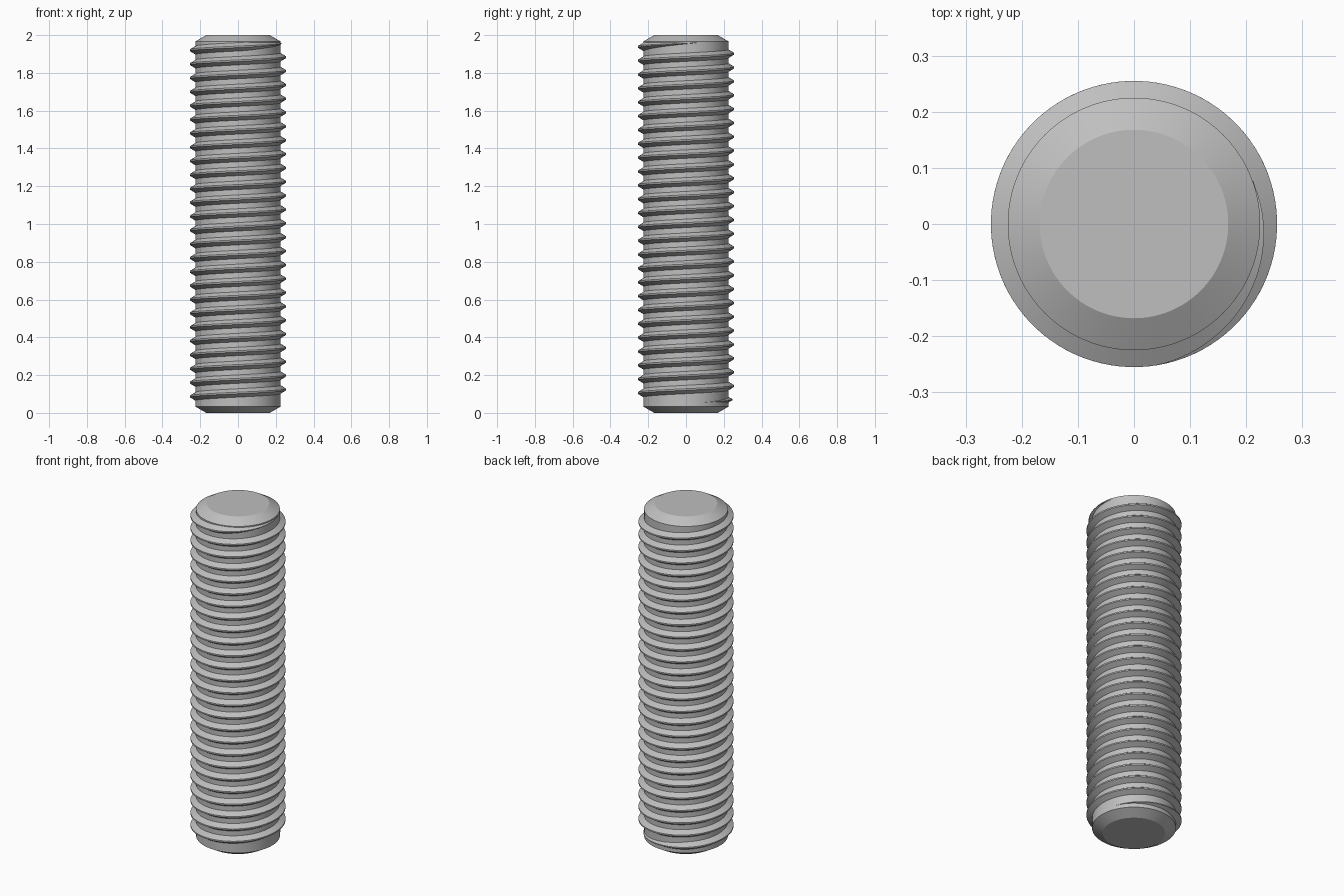
import bpy, bmesh, math

cube = bpy.data.objects.get("Cube")
if cube:
    bpy.data.objects.remove(cube, do_unlink=True)

CORE_R, CREST_R, END_R = 0.225, 0.255, 0.168
CHAMFER = 0.033
PITCH = 0.0733
SEGMENTS = 96           # per turn
FIRST_Z = 0.0873        # thread centre on the -x side of the lowest turn

steel = bpy.data.materials.new("grey_steel")
steel.use_nodes = True
colour = (0.52, 0.52, 0.52, 1)
steel.diffuse_color = colour
steel.node_tree.nodes["Principled BSDF"].inputs["Base Color"].default_value = colour


def loft(name, rings):
    """Skin a row of closed rings of points and cap both ends."""
    bm = bmesh.new()
    rows = [[bm.verts.new(p) for p in ring] for ring in rings]
    for a, b in zip(rows, rows[1:]):
        for i in range(len(a)):
            j = (i + 1) % len(a)
            bm.faces.new((a[i], a[j], b[j], b[i]))
    bm.faces.new(rows[0])
    bm.faces.new(rows[-1])
    bmesh.ops.recalc_face_normals(bm, faces=bm.faces)
    mesh = bpy.data.meshes.new(name)
    bm.to_mesh(mesh)
    bm.free()
    mesh.materials.append(steel)
    obj = bpy.data.objects.new(name, mesh)
    bpy.context.collection.objects.link(obj)
    bpy.ops.object.select_all(action='DESELECT')
    obj.select_set(True)
    bpy.context.view_layer.objects.active = obj
    bpy.ops.object.shade_smooth_by_angle(angle=math.radians(25))
    return obj


def polar(r, angle, z):
    return (r * math.cos(angle), r * math.sin(angle), z)


# Plain rod with chamfered ends
profile = [(END_R, 0), (CORE_R, CHAMFER), (CORE_R, 2 - CHAMFER), (END_R, 2)]
loft("rod_core", [[polar(r, math.tau * i / SEGMENTS, z) for i in range(SEGMENTS)]
                  for r, z in profile])

# Right-handed helical ridge that fades into the rod at both ends
start = math.radians(25)
end = math.radians(20) + 26 * math.tau
fade = math.radians(100)
steps = round((end - start) / math.tau * SEGMENTS)
sunk = CORE_R - 0.006
rings = []
for s in range(steps + 1):
    angle = start + (end - start) * s / steps
    z = FIRST_Z + PITCH * (angle - math.pi) / math.tau
    size = max(0.03, min(1, (angle - start) / fade, (end - angle) / fade))
    crest = CORE_R + (CREST_R - CORE_R) * size
    base_half, crest_half = 0.026 * size, 0.004 * size
    rings.append([polar(sunk, angle, z - base_half), polar(crest, angle, z - crest_half),
                  polar(crest, angle, z + crest_half), polar(sunk, angle, z + base_half)])
loft("thread_ridge", rings)
